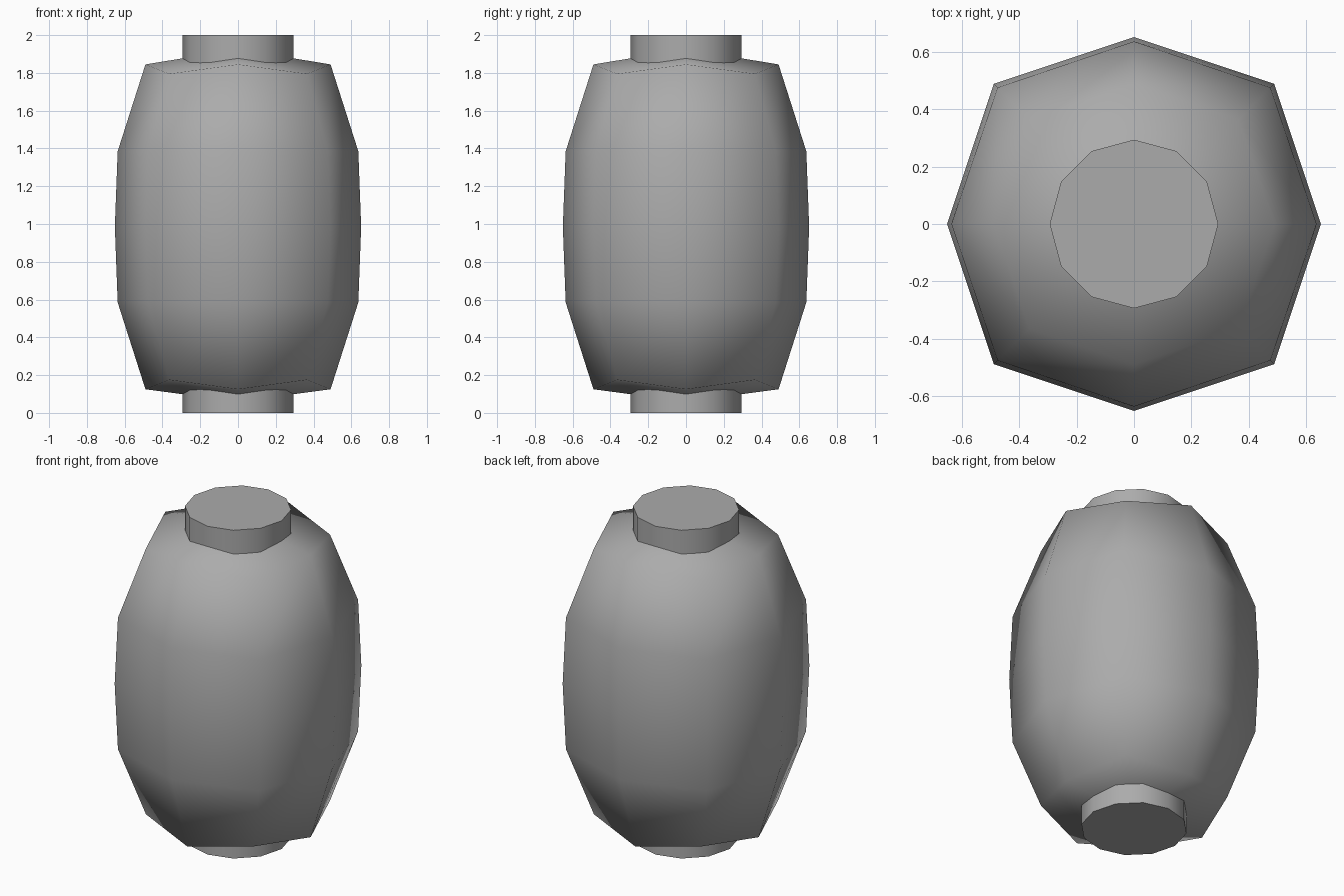
import bpy
import bmesh
import math

cube = bpy.data.objects.get("Cube")
if cube:
    bpy.data.objects.remove(cube, do_unlink=True)

GREY = (0.41, 0.41, 0.41, 1)
grey = bpy.data.materials.new("mid_grey")
grey.use_nodes = True
grey.diffuse_color = GREY
grey.node_tree.nodes["Principled BSDF"].inputs["Base Color"].default_value = GREY

MID = 0.985  # height of the barrel's middle
# Rings from the bottom: radius on the axes, corner offset, axis height, corner height
LOWER = [(0.49, 0.365, -0.86, -0.81), (0.637, 0.476, -0.4, -0.4)]
MIDDLE = [(0.652, 0.489, 0, 0)]
UPPER = [(r, c, -za, -zc) for r, c, za, zc in reversed(LOWER)]


def ring(bm, r, c, za, zc):
    """Eight points alternating between the axes and the diagonals."""
    verts = []
    for i in range(8):
        a = i * math.pi / 4
        radius, z = (c * math.sqrt(2), zc) if i % 2 else (r, za)
        verts.append(bm.verts.new((radius * math.cos(a), radius * math.sin(a), MID + z)))
    return verts


# Barrel: a rounded box with domed ends made of four quads each
bm = bmesh.new()
rings = [ring(bm, *row) for row in LOWER + MIDDLE + UPPER]
for low, high in zip(rings, rings[1:]):
    for i in range(8):
        j = (i + 1) % 8
        bm.faces.new((low[i], low[j], high[j], high[i]))
for loop, z in ((rings[0], -0.925), (rings[-1], 0.94)):
    pole = bm.verts.new((0, 0, MID + z))
    for i in range(0, 8, 2):
        bm.faces.new((pole, loop[i], loop[i + 1], loop[(i + 2) % 8]))
bmesh.ops.recalc_face_normals(bm, faces=bm.faces)
for face in bm.faces:
    face.smooth = True
mesh = bpy.data.meshes.new("barrel_body")
bm.to_mesh(mesh)
bm.free()
body = bpy.data.objects.new("barrel_body", mesh)
bpy.context.collection.objects.link(body)
mesh.materials.append(grey)

# Core: a twelve-sided rod through the barrel
bpy.ops.mesh.primitive_cylinder_add(vertices=12, radius=0.294, depth=2, location=(0, 0, 1))
core = bpy.context.object
core.name = "core_rod"
core.data.materials.append(grey)
bpy.ops.object.shade_smooth_by_angle(angle=math.radians(40))
